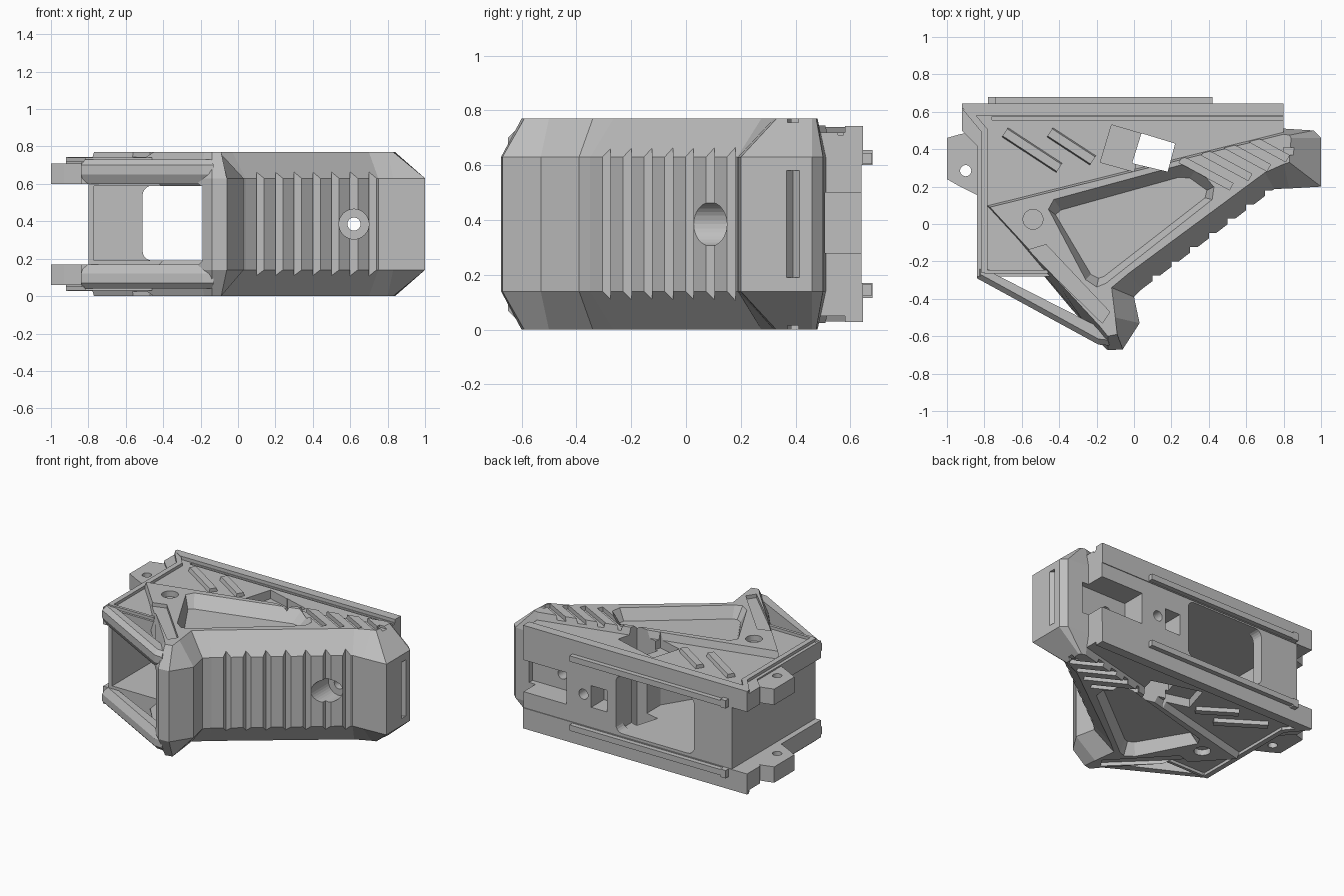
import bpy, bmesh
from mathutils import Vector, Matrix

cube = bpy.data.objects.get("Cube")
if cube:
    bpy.data.objects.remove(cube, do_unlink=True)

grey = bpy.data.materials.new("plain grey")
grey.use_nodes = True
tone = (0.52, 0.52, 0.52, 1)
grey.diffuse_color = tone
grey.node_tree.nodes["Principled BSDF"].inputs["Base Color"].default_value = tone
H = 0.77  # full height, the model is mirrored about its half


def finish(name, bm):
    bmesh.ops.recalc_face_normals(bm, faces=bm.faces)
    me = bpy.data.meshes.new(name)
    bm.to_mesh(me)
    bm.free()
    me.materials.append(grey)
    ob = bpy.data.objects.new(name, me)
    bpy.context.collection.objects.link(ob)
    return ob


def add_loft(bm, layers):
    rings = [[bm.verts.new((x, y, z)) for x, y in pts] for z, pts in layers]
    bm.faces.new(rings[0])
    bm.faces.new(rings[-1])
    for a, b in zip(rings, rings[1:]):
        for i in range(len(a)):
            j = (i + 1) % len(a)
            bm.faces.new((a[i], a[j], b[j], b[i]))


def loft(name, layers, both=False):
    bm = bmesh.new()
    add_loft(bm, layers)
    if both:
        add_loft(bm, [(H - z, pts) for z, pts in layers])
    return finish(name, bm)


def slab(name, pts, z0, z1, both=True):
    return loft(name, [(z0, pts), (z1, pts)], both)


def bar(p, q, w):
    p, q = Vector(p), Vector(q)
    n = (q - p).normalized().orthogonal() * w / 2
    return [tuple(v) for v in (p + n, q + n, q - n, p - n)]


def box(name, lo, hi, corner=0):
    lo, hi = Vector(lo), Vector(hi)
    bm = bmesh.new()
    bmesh.ops.create_cube(bm, size=1)
    for v in bm.verts:
        v.co = (lo + hi) / 2 + v.co * (hi - lo)
    if corner:
        edges = [e for e in bm.edges
                 if abs(e.verts[0].co.y - e.verts[1].co.y) > 0.01]
        bmesh.ops.bevel(bm, geom=edges, offset=corner, segments=5,
                        profile=0.5, affect='EDGES')
    return finish(name, bm)


def rod(name, center, r, length, axis='Z', both=False):
    bm = bmesh.new()
    turn = Matrix.Rotation(1.5707963, 4, 'X') if axis == 'Y' else Matrix()
    x, y, z = center
    for h in ([z, H - z] if both else [z]):
        bmesh.ops.create_cone(bm, cap_ends=True, segments=32, radius1=r, radius2=r,
                              depth=length, matrix=Matrix.Translation((x, y, h)) @ turn)
    return finish(name, bm)


def cut(target, cutters):
    for c in cutters:
        m = target.modifiers.new("cut", 'BOOLEAN')
        m.operation, m.solver, m.object = 'DIFFERENCE', 'EXACT', c
    dg = bpy.context.evaluated_depsgraph_get()
    dg.update()
    me = bpy.data.meshes.new_from_object(target.evaluated_get(dg))
    target.modifiers.clear()
    target.data = me


# Diagonal grip: wide waist with chamfered top and bottom
waist = [(-.81, .11), (-.21, -.61), (-.14, -.675), (-.06, -.67), (.03, -.53), (0, -.39),
         (.04, -.35), (.75, .187), (.83, .19), (1, .2), (1, .46), (.96, .5), (.8, .51)]
rim = [(-.77, .09), (-.18, -.55), (-.14, -.6), (-.09, -.59), (-.1, -.5), (-.12, -.34),
       (-.03, -.265), (.7, .275), (.8, .32), (.83, .33), (.84, .46), (.83, .475), (.8, .48)]
grip = loft("grip", [(0, rim), (.14, waist), (.63, waist), (H, rim)])

# Hollow core and the two decks
core = slab("core", [(-.8, .64), (.8, .64), (.8, .46), (-.55, .1), (-.4, -.28), (-.8, -.28)],
            .05, .71, False)
deck = slab("decks", [(-.92, .645), (.8, .645), (.8, .46), (-.55, .1), (-.4, -.28),
                      (-.84, -.28), (-.84, .42), (-.92, .5)], .6, .72)

# Cutters
cavity = slab("cavity_cutter", [(-.77, -1), (-.19, -1), (-.19, -.3), (.09, .15),
                                (.09, .56), (-.77, .56)], .19, .59, False)


def mouth_plan(x, inset):
    return [(-.9, -1), (x, -1), (x, inset - .862 - 1.2 * x), (-.9, inset + .218)]


mouth = loft("mouth_cutter", [(.11, mouth_plan(-.27, .01)), (.19, mouth_plan(-.19, .1)),
                              (.58, mouth_plan(-.19, .1)), (.66, mouth_plan(-.27, .01))])
window = box("window_cutter", (-.51, .5, .19), (.09, .8, .59), .05)
notch = box("notch_cutter", (.47, .47, .28), (.85, .8, .5))
latch = box("latch_cutter", (.16, .5, .31), (.28, .8, .46))
pin = rod("pin_cutter", (.34, .62, .385), .035, .2, 'Y')
bore = rod("bore_cutter", (.62, 0, .385), .08, .44, 'Y')
bolt = rod("bolt_cutter", (.62, .4, .385), .035, 1, 'Y')
through = slab("through_cutter", [(.04, .485), (.22, .43), (.18, .28), (-.01, .325)],
               -.2, 1, False)
pocket = slab("pocket_cutter", [(-.12, .53), (.05, .48), (0, .28), (-.18, .33)], .66, 1)
hollow = [(-.43, .135), (.27, .325), (.34, .31), (.43, .2), (.42, .13),
          (-.15, -.32), (-.2, -.34), (-.26, -.3), (-.46, .08)]
floor = [(-.39, .075), (.24, .25), (.3, .245), (.39, .18), (.38, .14),
         (-.16, -.28), (-.19, -.29), (-.23, -.27), (-.42, .05)]
recess = loft("recess_cutter", [(.69, floor), (.775, hollow)], True)
dimple = rod("dimple_cutter", (-.54, .025, H), .053, .08, both=True)
leg_inset = slab("leg_inset_cutter", [(-.57, -.14), (-.47, -.11), (-.13, -.47), (-.17, -.53)],
                 .745, 1)
slots = [slab("slot_cutter", bar((.25 + .12 * i, .345 + .04 * i),
                                 (.52 + .1 * i, .2 + .05 * i), .04), .74, 1)
         for i in range(4)]
end_groove = slab("end_groove_cutter", [(1.02, .35), (.97, .39), (1.02, .43)], .19, .58, False)
end_nick = slab("end_nick_cutter", [(.8, .37), (1.1, .37), (1.1, .41), (.8, .41)], .755, 1)
back_groove = slab("back_groove_cutter", [(-.76, .555), (.9, .555), (.9, .575), (-.76, .575)],
                   .7, .9)
ear_hole = rod("ear_hole_cutter", (-.9, .285, .385), .03, 2)

# Right-angled finger grooves stepped along the grip face
steps = []
for i in range(7):
    x, y = .1 + .1 * i, -.275 + .0758 * i
    steps.append(slab("step_cutter", [(x, y), (x, y - .08), (x + .1, y - .005), (x + .1, y)],
                      .05, .72, False))

cut(grip, [cavity, mouth, window, notch, bore, bolt, through, pocket, recess, dimple,
           leg_inset, end_groove, end_nick] + slots)
# Keep each groove cutter clear of the next tooth
for s in steps:
    corner = s.data.vertices[0].co.copy()
    for v in s.data.vertices:
        if v.co.x > corner.x + .05:
            v.co.x = corner.x + .05
            v.co.y = corner.y if v.co.y > corner.y - .002 else corner.y - .04
cut(grip, steps)
cut(core, [cavity, window, notch, latch, pin, bolt, through, pocket])
cut(deck, [through, pocket, back_groove])

# Lugs on the right side
ears = slab("ears", [(-.83, .5), (-.93, .48), (-1, .46), (-1, .24), (-.93, .2), (-.83, .15)],
            .6, .71)
cut(ears, [ear_hole])

# Front struts closing the triangular openings, chamfered inside and out
strut = [(-.84, -.24), (-.84, -.29), (-.19, -.645), (-.13, -.65),
         (-.15, -.57), (-.74, -.27), (-.78, -.24)]
slim = [(-.82, -.24), (-.82, -.27), (-.19, -.615), (-.14, -.62),
        (-.15, -.57), (-.74, -.27), (-.78, -.24)]
loft("struts", [(.6, slim), (.65, strut), (.7, strut), (.73, slim)], True)

# Raised deck borders and diagonal ribs
slab("back_borders", [(-.92, .645), (.8, .645), (.8, .58), (-.85, .58), (-.92, .62)], .71, .743)
slab("corner_borders", bar((-.9, .62), (-.8, .5), .035), .7, .74)
slab("side_borders", bar((-.8, .51), (-.8, -.26), .035), .7, .74)
slab("front_borders", bar((-.8, -.255), (-.46, -.255), .02), .7, .74)
for i, (p, q) in enumerate([((-.69, .49), (-.4, .3)), ((-.45, .49), (-.22, .34))]):
    loft(f"deck_rib_{i + 1}", [(.7, bar(p, q, .07)), (.745, bar(p, q, .045))], True)

# Rear rails with end stops
slab("rails", [(-.78, .63), (.42, .63), (.42, .678), (-.78, .678)], .605, .645)
slab("rail_stops", [(-.78, .63), (-.74, .63), (-.74, .68), (-.78, .68)], .6, .655)

# Remove the cutters
for ob in list(bpy.data.objects):
    if ob.name.split(".")[0].endswith("_cutter"):
        bpy.data.objects.remove(ob, do_unlink=True)
